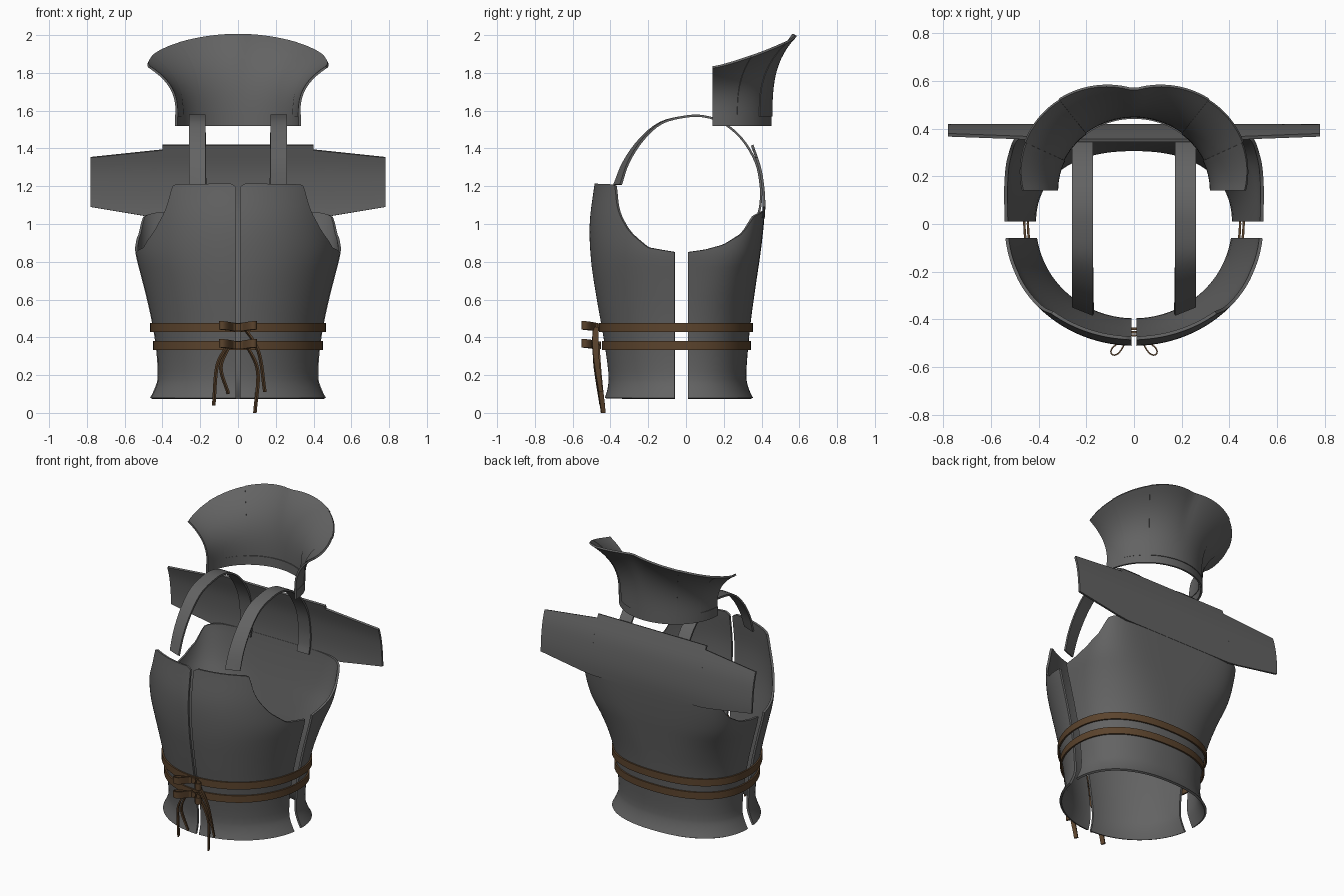
import bpy, math
from math import sin, cos, radians, pi
from mathutils import Vector

if "Cube" in bpy.data.objects:
    bpy.data.objects.remove(bpy.data.objects["Cube"])


def material(name, rgb):
    m = bpy.data.materials.new(name)
    m.use_nodes = True
    m.diffuse_color = (*rgb, 1)
    bsdf = m.node_tree.nodes["Principled BSDF"]
    bsdf.inputs["Base Color"].default_value = (*rgb, 1)
    bsdf.inputs["Roughness"].default_value = 0.6
    return m


STEEL = material("dark steel", (0.125, 0.125, 0.125))
LEATHER = material("brown leather", (0.105, 0.057, 0.026))


def interp(keys, x, smooth=True):
    """Value at x along a list of (x, value) keys."""
    if x <= keys[0][0]:
        return keys[0][1]
    if x >= keys[-1][0]:
        return keys[-1][1]
    i = max(k for k in range(len(keys) - 1) if keys[k][0] <= x)

    def slope(k):
        lo, hi = max(k - 1, 0), min(k + 1, len(keys) - 1)
        return (keys[hi][1] - keys[lo][1]) / (keys[hi][0] - keys[lo][0])
    (x0, y0), (x1, y1) = keys[i], keys[i + 1]
    h, t = x1 - x0, (x - x0) / (x1 - x0)
    if not smooth:
        return y0 + (y1 - y0) * t
    return ((2*t**3 - 3*t**2 + 1) * y0 + (t**3 - 2*t**2 + t) * h * slope(i)
            + (3*t**2 - 2*t**3) * y1 + (t**3 - t**2) * h * slope(i + 1))


def sheet(name, grid, mat, thick, center=(0, 0, 0.6), closed=False):
    """Thickened sheet from a grid of points; the thickness goes towards the center."""
    rows, cols = len(grid), len(grid[0])
    verts = [Vector(p) for row in grid for p in row]
    faces = []
    for i in range(rows - 1):
        for j in range(cols if closed else cols - 1):
            k = (j + 1) % cols
            faces.append((i*cols + j, i*cols + k, (i+1)*cols + k, (i+1)*cols + j))
    facing = 0
    for f in faces:
        a, b, c, d = (verts[i] for i in f)
        facing += (c - a).cross(d - b).dot((a + c) / 2 - Vector(center))
    if facing < 0:
        faces = [f[::-1] for f in faces]
    me = bpy.data.meshes.new(name)
    me.from_pydata(verts, [], faces)
    me.materials.append(mat)
    ob = bpy.data.objects.new(name, me)
    bpy.context.collection.objects.link(ob)
    bpy.ops.object.select_all(action='DESELECT')
    ob.select_set(True)
    bpy.context.view_layer.objects.active = ob
    mod = ob.modifiers.new("thickness", 'SOLIDIFY')
    mod.thickness, mod.offset = thick, -1
    bpy.ops.object.modifier_apply(modifier=mod.name)
    bpy.ops.object.shade_smooth_by_angle(angle=radians(35))
    return ob


# Torso shape by height: half width, front depth, back depth, back squareness
WIDTH = [(.08, .465), (.12, .445), (.18, .426), (.3, .43), (.4, .442), (.5, .46),
         (.6, .482), (.7, .507), (.85, .543), (1, .55), (1.2, .55)]
FRONT = [(.08, .43), (.13, .415), (.2, .41), (.4, .437), (.6, .472), (.8, .502), (1, .51), (1.21, .485)]
BACK = [(.08, .355), (.12, .335), (.18, .32), (.3, .325), (.5, .345), (.7, .373),
        (.85, .395), (1, .412), (1.1, .418), (1.2, .412), (1.3, .395), (1.42, .355)]
SQUARE = [(.1, 2.3), (.5, 2.4), (.7, 3), (.85, 4.2), (1.05, 6)]


def torso(theta, z, back, grow=0):
    n = interp(SQUARE, z) if back else 2
    depth = interp(BACK if back else FRONT, z) + grow
    c, s = cos(theta), sin(theta)
    r = (abs(c)**n + abs(s)**n) ** (-1 / n)
    return ((interp(WIDTH, z) + grow) * r * c, depth * r * s * (1 if back else -1), z)


LOW = [.08, .1, .12, .14, .16, .18, .22] + [.22 + .05 * i for i in range(1, 12)]
UP = [i / 12 for i in range(1, 13)]


def levels(top):
    return LOW + [LOW[-1] + (top - LOW[-1]) * f for f in UP]


# Front plates, split down the middle, with the armhole cut into the top edge
ARMHOLE = [(6.8, .85), (23.5, .875), (34, .945), (38, .98), (44, 1.05), (47, 1.1),
           (50.5, 1.2), (53, 1.21), (86, 1.215), (89, 1.195)]
COLS = 56
for side, label in ((1, "left"), (-1, "right")):
    columns = []
    for j in range(COLS + 1):
        t = j / COLS
        top = interp(ARMHOLE, 6.8 + 82 * t, False)
        col = []
        for z in levels(top):
            start = math.asin(.06 / interp(FRONT, z))
            end = math.acos(.011 / interp(WIDTH, z))
            x, y, z = torso(start + (end - start) * t, z, False)
            col.append((side * x, y, z))
        columns.append(col)
    sheet("front_plate_" + label, columns, STEEL, .014)

# Back plate
BACK_TOP = [(.01, .85), (.1, .863), (.2, .89), (.3, .95), (.36, 1.04), (.42, 1.07)]
columns = []
for j in range(81):
    t = j / 80

    def back_point(z):
        start = math.atan(.01 / interp(BACK, z))
        return torso(start + (pi - 2 * start) * t, z, True)
    top = .95
    for _ in range(20):
        top = (top + interp(BACK_TOP, back_point(top)[1], False)) / 2
    columns.append([back_point(z) for z in levels(top)])
sheet("back_plate", columns, STEEL, .014)


# Upper back yoke and the two shoulder wings beside it
def yoke(name, xs, bottom, top):
    grid = []
    for x in xs:
        lo, hi = bottom(abs(x)), top(abs(x))
        zs = [lo + (hi - lo) * i / 12 for i in range(13)]
        grid.append([(x, interp(BACK, z) + .002, z) for z in zs])
    sheet(name, grid, STEEL, .014, (0, 0, 1.2))


yoke("yoke", [-.4 + .1 * i for i in range(9)], lambda x: 1.03, lambda x: 1.42)
for side, label in ((1, "left"), (-1, "right")):
    yoke("shoulder_wing_" + label, [side * x for x in (.4, .44, .48, .58, .68, .78)],
         lambda x: interp([(.4, 1.03), (.48, 1.04), (.78, 1.09)], x, False),
         lambda x: 1.395 - (x - .4) * .105)

# Shoulder straps arching from the back over to the chest
ARC = [(-.385, 1.21), (-.335, 1.33), (-.25, 1.45), (-.14, 1.54), (0, 1.575), (.1, 1.575),
       (.2, 1.54), (.3, 1.455), (.375, 1.33), (.402, 1.2), (.4, 1.1), (.385, 1.04)]
ys = [(i, p[0]) for i, p in enumerate(ARC)]
zs = [(i, p[1]) for i, p in enumerate(ARC)]
for side, label in ((1, "left"), (-1, "right")):
    grid = []
    for i in range(45):
        u = i / 4
        twist = .035 * max(0, 1 - u / 4)
        grid.append([(side * x, interp(ys, u) + twist * k, interp(zs, u))
                     for k, x in ((0, .172), (.5, .216), (1, .26))])
    sheet("shoulder_strap_" + label, grid, STEEL, .012, (0, 0, 1.2))

# Flared neck guard made of five lapped panels on a lower band
def guard_point(phi, v, grow):
    side, back = abs(cos(phi)), sin(phi)
    flare = (.14 * side + .11 * back) * v**2.8
    x = cos(phi) * (.33 + flare + grow)
    y = .14 + back * (.31 + flare + grow)
    rim = 1.825 + .175 * back**1.3
    return (x, y, 1.57 + (rim - 1.57) * v)


SEAMS = [0, 25, 52, 128, 155, 180]
LABELS = ["left_front", "left_side", "rear", "right_side", "right_front"]
for k, label in enumerate(LABELS):
    a, b = SEAMS[k], SEAMS[k + 1]
    steps = max(8, (b - a) // 4)
    grid = [[guard_point(radians(a + (b - a) * i / steps), v / 14, (0, .004, .008)[min(k, 4 - k)])
             for v in range(15)] for i in range(steps + 1)]
    sheet("neck_guard_" + label, grid, STEEL, .012, (0, .14, 1.75))
band = [[(.333 * cos(pi * i / 48), .14 + .313 * sin(pi * i / 48), z) for z in (1.52, 1.58)]
        for i in range(49)]
sheet("neck_guard_band", band, STEEL, .012, (0, .14, 1.55))


# Belts with bows and hanging ends
def ribbon(name, path, thick=.006):
    """Tail hanging along (x, y, z, width) points, broad in depth."""
    keys = [[(i, p[a]) for i, p in enumerate(path)] for a in range(4)]
    grid = []
    for i in range((len(path) - 1) * 8 + 1):
        x, y, z, w = (interp(k, i / 8) for k in keys)
        grid.append([(x + .005, y - w / 2, z), (x - .005, y + w / 2, z)])
    sheet(name, grid, LEATHER, thick * 1.6, (0, 0, .3))


for label, z0 in (("upper", .452), ("lower", .357)):
    loop = [(i * pi / 48, True) for i in range(48)] + [(pi - i * pi / 48, False) for i in range(48)]
    belt = []
    for dz in (-.023, .023):
        pts = [torso(a, z0, back, .014) for a, back in loop]
        belt.append([(x, y, z + dz) for x, y, z in pts])
    sheet(label + "_belt", belt, LEATHER, .01, (0, 0, z0), True)
    for side, tag in ((1, "left"), (-1, "right")):
        bow = []
        for dz in (-.02, .024):
            row = []
            for i in range(28):
                a = 2 * pi * i / 28
                along, across = .052 * (1 - cos(a)), .024 * sin(a) * (1 - cos(a)) * .7
                row.append((side * (.015 + .77 * along + .64 * across),
                            -.468 - .77 * along + .64 * across, z0 + dz + .1 * along))
            bow.append(row)
        sheet(f"{label}_bow_{tag}", bow, LEATHER, .006, (side * .06, -.51, z0), True)
    knot = [[(.03 * cos(pi * i / 8), -.452 - .02 * sin(pi * i / 8), z0 + dz) for i in range(9)]
            for dz in (-.018, .02)]
    sheet(label + "_knot", knot, LEATHER, .008, (0, -.44, z0))

ribbon("tie_end_right_outer", [(-.06, -.475, .36, .03), (-.115, -.475, .25, .03), (-.133, -.445, .04, .026)])
ribbon("tie_end_right_inner", [(-.05, -.475, .36, .03), (-.095, -.47, .24, .028), (-.055, -.455, .1, .02)])
ribbon("tie_end_left_outer", [(.03, -.48, .45, .03), (.105, -.48, .32, .03), (.138, -.455, .11, .02)])
ribbon("tie_end_left_inner", [(.04, -.475, .36, .03), (.1, -.465, .22, .028), (.085, -.44, 0, .022)])
